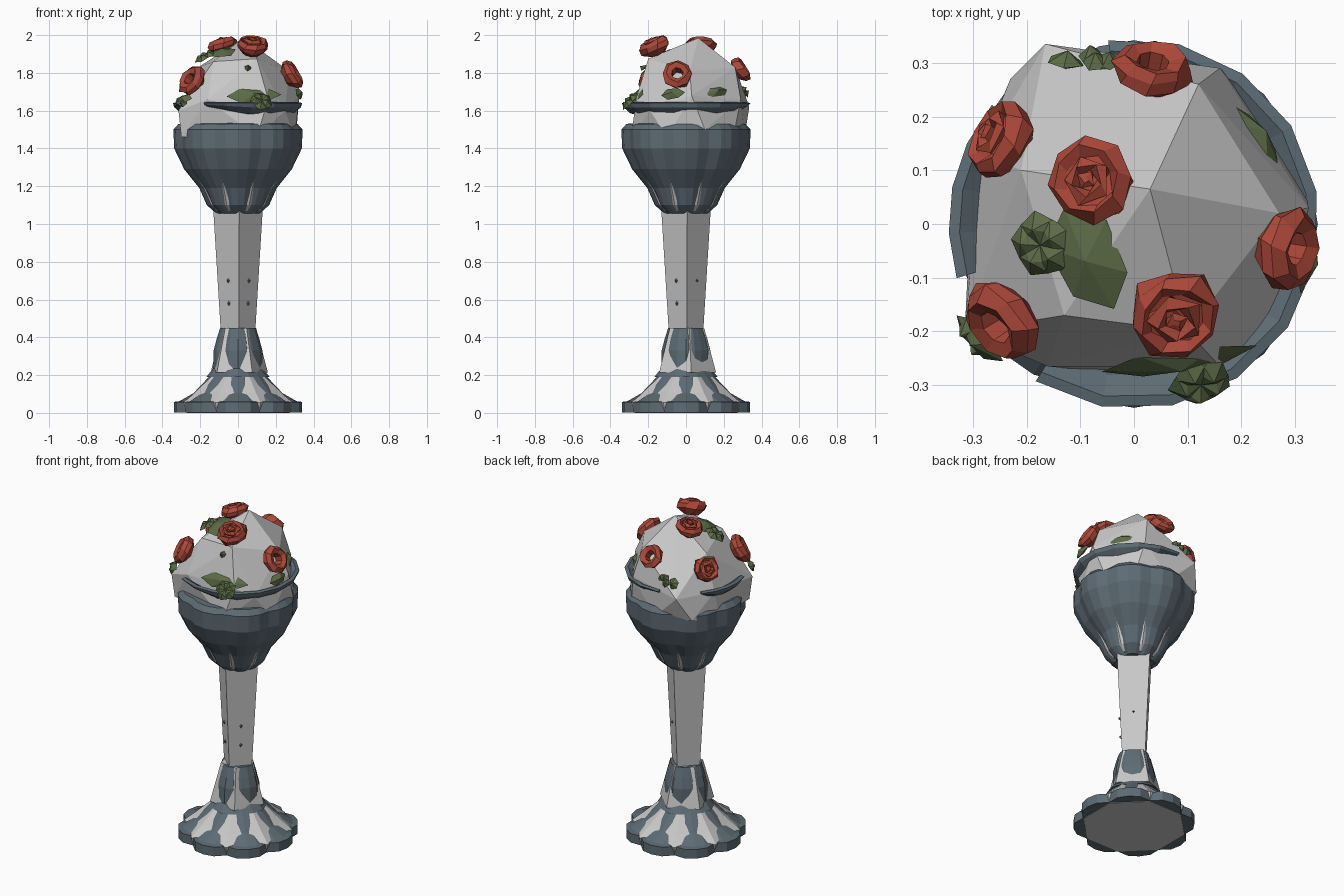
import bpy, bmesh, math, random
from mathutils import Vector, Matrix

if "Cube" in bpy.data.objects:
    bpy.data.objects.remove(bpy.data.objects["Cube"])

random.seed(4)


def material(name, rgb):
    m = bpy.data.materials.new(name)
    m.diffuse_color = (*rgb, 1)
    m.use_nodes = True
    m.node_tree.nodes["Principled BSDF"].inputs["Base Color"].default_value = m.diffuse_color
    return m


STONE = material("pale_stone", (0.58, 0.58, 0.58))
SLATE = material("slate_metal", (0.11, 0.148, 0.175))
RED = material("rose_red", (0.41, 0.064, 0.04))
GREEN = material("leaf_green", (0.108, 0.15, 0.064))


def finish(bm, name, mat):
    bmesh.ops.recalc_face_normals(bm, faces=bm.faces)
    me = bpy.data.meshes.new(name)
    bm.to_mesh(me)
    bm.free()
    me.materials.append(mat)
    ob = bpy.data.objects.new(name, me)
    bpy.context.collection.objects.link(ob)
    return ob


def rings(bm, loops, closed=False):
    """Join successive loops of points with quads; cap the ends unless closed."""
    vs = [[bm.verts.new(p) for p in loop] for loop in loops]
    n = len(vs[0])
    for a, b in zip(vs, vs[1:]):
        for i in range(n):
            bm.faces.new((a[i], a[(i + 1) % n], b[(i + 1) % n], b[i]))
    if not closed:
        bm.faces.new(vs[0][::-1])
        bm.faces.new(vs[-1])


def lathe(name, profile, sides, mat, turn=0, shape=lambda a, z: 1):
    bm = bmesh.new()
    loops = []
    for r, z in profile:
        loop = []
        for i in range(sides):
            a = math.tau * i / sides + math.radians(turn)
            k = r * shape(a, z)
            loop.append((k * math.cos(a), k * math.sin(a), z))
        loops.append(loop)
    rings(bm, loops)
    return finish(bm, name, mat)


# Foot: scalloped slate plate with a faceted stone skirt poking through
def scallop(a, z):
    depth = 0.12 if z < 0.15 else 0.07
    return 1 - depth * (1 - math.sqrt(abs(math.cos(4 * a))))


lathe("scalloped_foot", [(.34, .002), (.34, .058), (.31, .062), (.235, .105), (.15, .195), (.1, .25)],
      32, SLATE, 0, scallop)
lathe("stone_skirt", [(.295, 0), (.312, .055), (.25, .105), (.13, .215)], 8, STONE, 22.5)

# Knot between foot and stem
lathe("slate_knot", [(.16, .19), (.125, .235), (.123, .33), (.108, .39), (.09, .45)], 16, SLATE, 0,
      lambda a, z: 1 + .05 * math.cos(4 * a))
lathe("stone_knot", [(.16, .215), (.155, .235), (.097, .45)], 5, STONE, 10)

# Square stem, widening upward, with tiny slate studs
lathe("stem", [(.092, .44), (.13, 1.06), (.13, 1.08)], 4, STONE, 3)


def stud(name, angle, z, r, s):
    bm = bmesh.new()
    a = math.radians(angle)
    bmesh.ops.create_cone(bm, segments=4, radius1=1, radius2=.3, depth=1, cap_ends=True)
    m = (Matrix.Translation((r * math.cos(a), r * math.sin(a), z))
         @ Vector((math.cos(a), math.sin(a), 0)).to_track_quat('Z', 'Y').to_matrix().to_4x4()
         @ Matrix.Diagonal((s, s * 1.4, .016, 1)))
    bmesh.ops.transform(bm, matrix=m, verts=bm.verts)
    finish(bm, name, SLATE)


for ang in (-45, -135):
    for z in (.58, .70):
        stud("stem_stud", ang + 3, z, .066 + (z - .44) * .045, .013)
    stud("knot_stud", ang, .36, .1, .02)
stud("stem_stud", 48, .70, .078, .008)
stud("knot_boss", 150, .37, .1, .035)

# Lobed bowl with stone showing in the low grooves
def lobes(a, z):
    return 1 - (.06 if z > 1.12 else .12) * abs(math.sin(4 * a)) ** 4


lathe("bowl", [(.115, 1.055), (.165, 1.10), (.205, 1.19), (.285, 1.29), (.338, 1.40), (.342, 1.50),
               (.315, 1.53), (.26, 1.535)], 32, SLATE, 0, lobes)
lathe("bowl_core", [(.12, 1.07), (.155, 1.10), (.197, 1.19), (.25, 1.27), (.25, 1.4)], 8, STONE, 22.5)

# Faceted stone mound filling the bowl
mound = [(.03, .065, 1.985), (.1, -.2, 1.875), (-.13, -.17, 1.86), (-.21, .1, 1.83), (.12, .26, 1.83),
         (.27, .02, 1.81), (-.165, .335, 1.62), (-.315, -.2, 1.60), (.325, .03, 1.68), (.16, -.265, 1.66),
         (-.16, -.265, 1.66), (.25, -.19, 1.6), (.16, .29, 1.66), (-.285, .13, 1.62), (-.23, .27, 1.48),
         (-.3, -.19, 1.46), (.1, -.29, 1.46), (.3, -.1, 1.46), (.2, .25, 1.46), (-.3, .1, 1.46),
         (0, .31, 1.46), (.31, .1, 1.5)]
bm = bmesh.new()
for p in mound:
    bm.verts.new(p)
hull = bmesh.ops.convex_hull(bm, input=bm.verts)
loose = [v for v in bm.verts if not v.link_faces]
bmesh.ops.delete(bm, geom=loose, context='VERTS')
finish(bm, "stone_mound", STONE)

# Broken rim: two tapered arcs
def rim_arc(name, start, end, steps):
    bm = bmesh.new()
    loops = []
    for i in range(steps + 1):
        t = i / steps
        a = math.radians(start + (end - start) * t)
        k = .35 + .65 * min(1, 5 * t, 5 * (1 - t))
        section = [(.345, 1.64), (.338, 1.64 - .022 * k), (.30, 1.64 - .055 * k),
                   (.27, 1.64 - .06 * k), (.285, 1.62), (.325, 1.645)]
        loops.append([(r * math.cos(a), r * math.sin(a), z) for r, z in section])
    rings(bm, loops)
    finish(bm, name, SLATE)


rim_arc("rim_long", -122, 98, 10)
rim_arc("rim_short", 140, 197, 4)


def place(bm, pos, normal, roll):
    m = (Matrix.Translation(pos) @ Vector(normal).to_track_quat('Z', 'Y').to_matrix().to_4x4()
         @ Matrix.Rotation(math.radians(roll), 4, 'Z'))
    bmesh.ops.transform(bm, matrix=m, verts=bm.verts)


# Roses: cupped outer petals, plus a twisted bud in the full ones
def rose(pos, normal, size, full):
    bm = bmesh.new()

    def cup(profile, n, twist):
        loops = []
        for j, (r, z) in enumerate(profile):
            loop = []
            for i in range(n):
                a = math.tau * i / n + twist * j
                k = r * size * random.uniform(.9, 1.08)
                loop.append((k * math.cos(a), k * math.sin(a), z * size + random.uniform(-.004, .004)))
            loops.append(loop)
        rings(bm, loops, closed=not full)
    if full:
        cup([(.5, -.5), (.95, -.15), (1, .15), (.8, .42), (.6, .25)], 8, .15)
        cup([(.5, .1), (.6, .4), (.4, .52), (.25, .3)], 5, .35)
        cup([(.2, .2), (.25, .5), (.08, .55)], 4, .4)
    else:
        cup([(.55, -.5), (.97, -.15), (1, .15), (.75, .4), (.42, .25), (.38, -.4)], 8, .12)
    place(bm, pos, normal, random.uniform(0, 90))
    finish(bm, "rose", RED)


rose((-.08, .08, 1.945), (-.25, .05, 1), .08, True)
rose((.075, -.165, 1.94), (.12, -.45, 1), .088, True)
rose((-.243, -.18, 1.76), (-.75, -.55, .55), .084, False)
rose((.285, -.045, 1.79), (.9, -.12, .5), .08, False)
rose((.035, .288, 1.815), (.1, .85, .6), .074, False)
rose((-.245, .155, 1.76), (-.85, .45, .5), .078, True)


# Leaves: thin pointed blades, alone or gathered in a lobed sprig
def leaf(pos, normal, roll, length, width, sprig=1):
    bm = bmesh.new()
    for s in range(sprig):
        n0 = len(bm.verts)
        outline = [(0, 0), (.3, .42), (.65, .5), (1, 0), (.65, -.5), (.3, -.42)]
        turn = Matrix.Rotation(math.tau * s / 5 - .6 * (sprig > 1), 3, 'Z')
        edge = [bm.verts.new(turn @ Vector((x * length, y * width, -.01 * x))) for x, y in outline]
        top = bm.verts.new(turn @ Vector((.5 * length, 0, .018)))
        low = bm.verts.new(turn @ Vector((.5 * length, 0, -.012)))
        for i in range(6):
            bm.faces.new((edge[i], edge[(i + 1) % 6], top))
            bm.faces.new((edge[(i + 1) % 6], edge[i], low))
    place(bm, pos, normal, roll)
    finish(bm, "leaf", GREEN)


def blade(start, end, normal, width, name_n=0):
    """Single leaf running between two points."""
    s, e = Vector(start), Vector(end)
    x = (e - s).normalized()
    z = Vector(normal)
    z = (z - z.dot(x) * x).normalized()
    y = z.cross(x)
    bm = bmesh.new()
    L = (e - s).length
    P = lambda u, v, w: bm.verts.new(s + x * u * L + y * v * width + z * w)
    edge = [P(0, 0, 0), P(.25, .5, 0), P(.75, .45, 0), P(1, 0, -.01), P(.75, -.45, 0), P(.25, -.5, 0)]
    top, low = P(.5, 0, .022), P(.5, 0, -.015)
    for i in range(6):
        bm.faces.new((edge[i], edge[(i + 1) % 6], top))
        bm.faces.new((edge[(i + 1) % 6], edge[i], low))
    finish(bm, "leaf_blade", GREEN)


blade((-.13, .03, 1.915), (-.04, -.16, 1.90), (-.3, -.2, 1), .13)
leaf((-.175, -.04, 1.89), (-.5, -.2, 1), 60, .065, .07, 5)
blade((-.06, -.275, 1.675), (.23, -.235, 1.69), (.05, -1, .5), .085)
leaf((.125, -.30, 1.655), (.2, -.8, .7), 0, .062, .07, 5)
blade((-.33, -.17, 1.65), (-.25, -.26, 1.67), (-.6, -.5, .6), .06)
leaf((-.305, -.215, 1.645), (-.7, -.6, .4), 30, .045, .05, 3)
blade((.31, -.13, 1.68), (.335, -.01, 1.70), (1, -.1, .4), .06)
blade((.18, .225, 1.71), (.28, .10, 1.69), (.75, .6, .5), .055)
blade((-.16, .30, 1.71), (-.09, .305, 1.68), (-.2, .9, .5), .06)
leaf((-.06, .315, 1.70), (0, .9, .6), 20, .045, .05, 3)
leaf((.05, -.235, 1.81), (.1, -.95, .4), 80, .04, .035)
